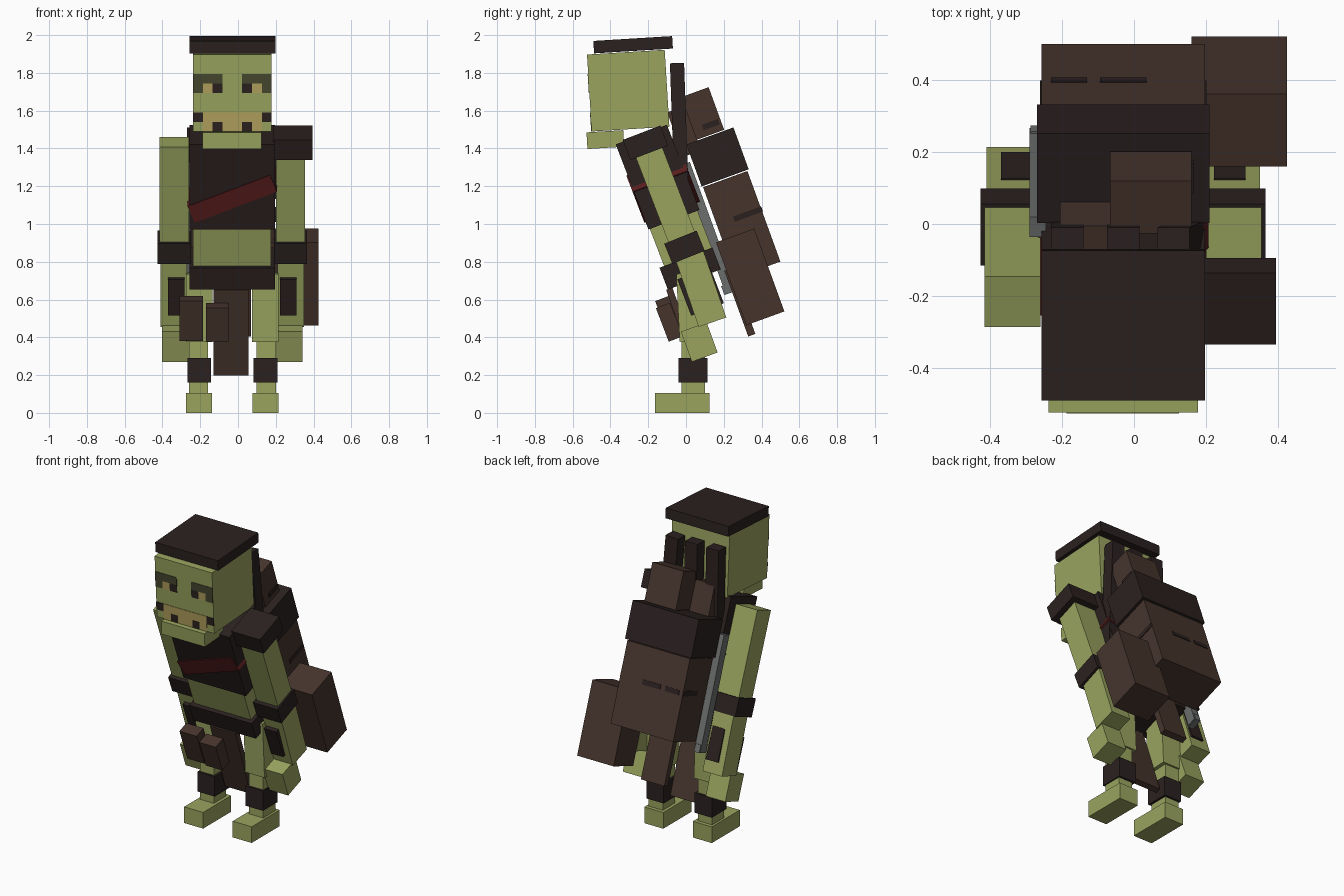
import bpy
from math import radians
from mathutils import Matrix, Vector


def material(name, r, g, b):
    m = bpy.data.materials.new(name)
    lin = [((c / 255 + 0.055) / 1.055) ** 2.4 for c in (r, g, b)]
    m.diffuse_color = (*lin, 1)
    return m


GREEN = material("green skin", 154, 164, 95)
DARK = material("dark leather", 43, 33, 32)
BROWN = material("brown leather", 70, 52, 44)
RED = material("red cloth", 88, 29, 29)
TAN = material("tan", 178, 160, 94)
OLIVE = material("dark olive", 70, 72, 46)
GREY = material("grey metal", 108, 110, 110)

MID = -0.03  # x of the body's mirror plane


def frame(x, y, z, tilt=0, roll=0):
    """Placement leaning forward by tilt, rolled sideways by roll."""
    return (Matrix.Translation((x, y, z)) @ Matrix.Rotation(radians(tilt), 4, 'X')
            @ Matrix.Rotation(radians(roll), 4, 'Y'))


def block(name, mat, size, matrix):
    bpy.ops.mesh.primitive_cube_add(size=1)
    ob = bpy.context.object
    ob.name = name
    ob.data.transform(matrix @ Matrix.Diagonal((*size, 1)))
    ob.data.materials.append(mat)
    return ob


def box(name, mat, x0, x1, y, z, depth, height, tilt=0, roll=0):
    return block(name, mat, (x1 - x0, depth, height),
                 frame((x0 + x1) / 2, y, z, tilt, roll))


def pair(name, mat, x0, x1, *rest):
    box(name + "_right", mat, x0, x1, *rest)
    box(name + "_left", mat, 2 * MID - x1, 2 * MID - x0, *rest)


def plate(name, mat, base, offset, size):
    block(name, mat, size, base @ Matrix.Translation(Vector(offset)))


# Head, jaw and cap
box("head", GREEN, -0.238, 0.178, -0.306, 1.706, 0.412, 0.408, 3.5)
box("jaw", GREEN, -0.188, 0.125, -0.427, 1.447, 0.195, 0.088, 3.5)
box("cap", DARK, -0.257, 0.198, -0.28, 1.949, 0.418, 0.066, 3.5)

# Face details on an eight by eight grid: colour, column, row, columns wide
head = frame(MID, -0.306, 1.706, 3.5)
cell = 0.416 / 8
face = [("brow", OLIVE, 0, 2, 3), ("brow", OLIVE, 5, 2, 3),
        ("brow_edge", OLIVE, 0, 3, 1), ("brow_edge", OLIVE, 7, 3, 1),
        ("eye", TAN, 1, 3, 1), ("eye", TAN, 6, 3, 1),
        ("pupil", DARK, 2, 3, 1), ("pupil", DARK, 5, 3, 1),
        ("mouth_corner", DARK, 0, 6, 1), ("mouth_corner", DARK, 7, 6, 1),
        ("mouth", TAN, 1, 6, 6), ("lip", TAN, 1, 7, 1), ("lip", TAN, 3, 7, 2),
        ("lip", TAN, 6, 7, 1), ("tooth_gap", DARK, 2, 7, 1),
        ("tooth_gap", DARK, 5, 7, 1)]
for name, mat, col, row, wide in face:
    plate(name, mat, head,
          ((col + wide / 2 - 4) * cell, -0.206, (3.5 - row) * 0.051),
          (wide * cell, 0.006, 0.051))

# Torso, belt and sash
box("shirt", DARK, -0.257, 0.197, -0.15, 1.248, 0.29, 0.483, 21)
box("belly", GREEN, -0.238, 0.175, -0.03, 0.93, 0.27, 0.30, 21)
box("belt", DARK, -0.257, 0.197, 0.022, 0.764, 0.30, 0.124, 21)
box("sash", RED, -0.265, 0.205, -0.121, 1.188, 0.315, 0.10, 21, -22)

# Arms
pair("upper_arm", GREEN, 0.20, 0.355, -0.11, 1.156, 0.15, 0.595, 21)
pair("elbow_band", DARK, 0.19, 0.366, -0.008, 0.877, 0.185, 0.115, 22)
pair("forearm", GREEN, 0.21, 0.35, 0.08, 0.655, 0.155, 0.37, 19)
pair("wrist_guard", DARK, 0.222, 0.31, 0.077, 0.644, 0.185, 0.206, 21)
pair("hand", GREEN, 0.20, 0.342, 0.07, 0.375, 0.145, 0.17, 20)
box("shoulder_pad", DARK, 0.185, 0.394, -0.215, 1.43, 0.214, 0.114, 21)

# Legs
pair("thigh", GREEN, 0.075, 0.215, 0.03, 0.56, 0.145, 0.36, 3)
pair("shin", GREEN, 0.098, 0.20, 0.038, 0.25, 0.125, 0.32)
pair("shin_band", DARK, 0.082, 0.208, 0.038, 0.225, 0.153, 0.13)
pair("foot", GREEN, 0.077, 0.215, -0.02, 0.053, 0.29, 0.106)

# Hanging cloth and belt pouches
box("loincloth", BROWN, -0.13, 0.055, -0.01, 0.43, 0.035, 0.48, 19)
box("outer_pouch", BROWN, -0.31, -0.185, -0.088, 0.50, 0.075, 0.225, 21)
box("inner_pouch", BROWN, -0.17, -0.05, -0.088, 0.48, 0.08, 0.19, 21)

# Backpack with lid, side bag and tail strap
box("pack", BROWN, -0.257, 0.197, 0.295, 0.998, 0.25, 0.51, 20)
box("pack_lid", DARK, -0.27, 0.21, 0.167, 1.355, 0.265, 0.236, 20)
box("side_bag", BROWN, 0.16, 0.425, 0.34, 0.72, 0.215, 0.467, 20)
box("pack_strap", BROWN, -0.10, 0.07, 0.285, 0.585, 0.04, 0.37, 20)
pack = frame(MID, 0.295, 0.998, 20)
for x, w in ((0.0, 0.13), (-0.15, 0.10)):
    plate("pack_stain", DARK, pack, (x, 0.126, 0.04), (w, 0.006, 0.03))
for x in (-0.228, 0.228):
    plate("pack_side_stain", DARK, pack, (x, 0.045, 0.04), (0.006, 0.15, 0.03))

# Goods poking out of the pack
box("tall_bundle", BROWN, -0.067, 0.16, 0.088, 1.585, 0.155, 0.24, 20)
box("small_bundle", BROWN, -0.205, -0.067, -0.01, 1.49, 0.10, 0.25, 20)
plate("bundle_stain", DARK, frame(0.162, 0.088, 1.585, 20),
      (0, 0.02, -0.07), (0.006, 0.09, 0.03))
for x, roll in ((-0.185, 0), (-0.03, 0), (0.135, -4)):
    box("post", DARK, x - 0.045, x + 0.045, -0.035, 1.49, 0.075, 0.72, 2, roll)

# Blade strapped to the side of the pack
box("blade", GREY, -0.29, -0.245, 0.115, 0.98, 0.06, 0.72, 20)
box("blade_tip", GREY, -0.287, -0.25, 0.23, 0.66, 0.075, 0.05, 20)
